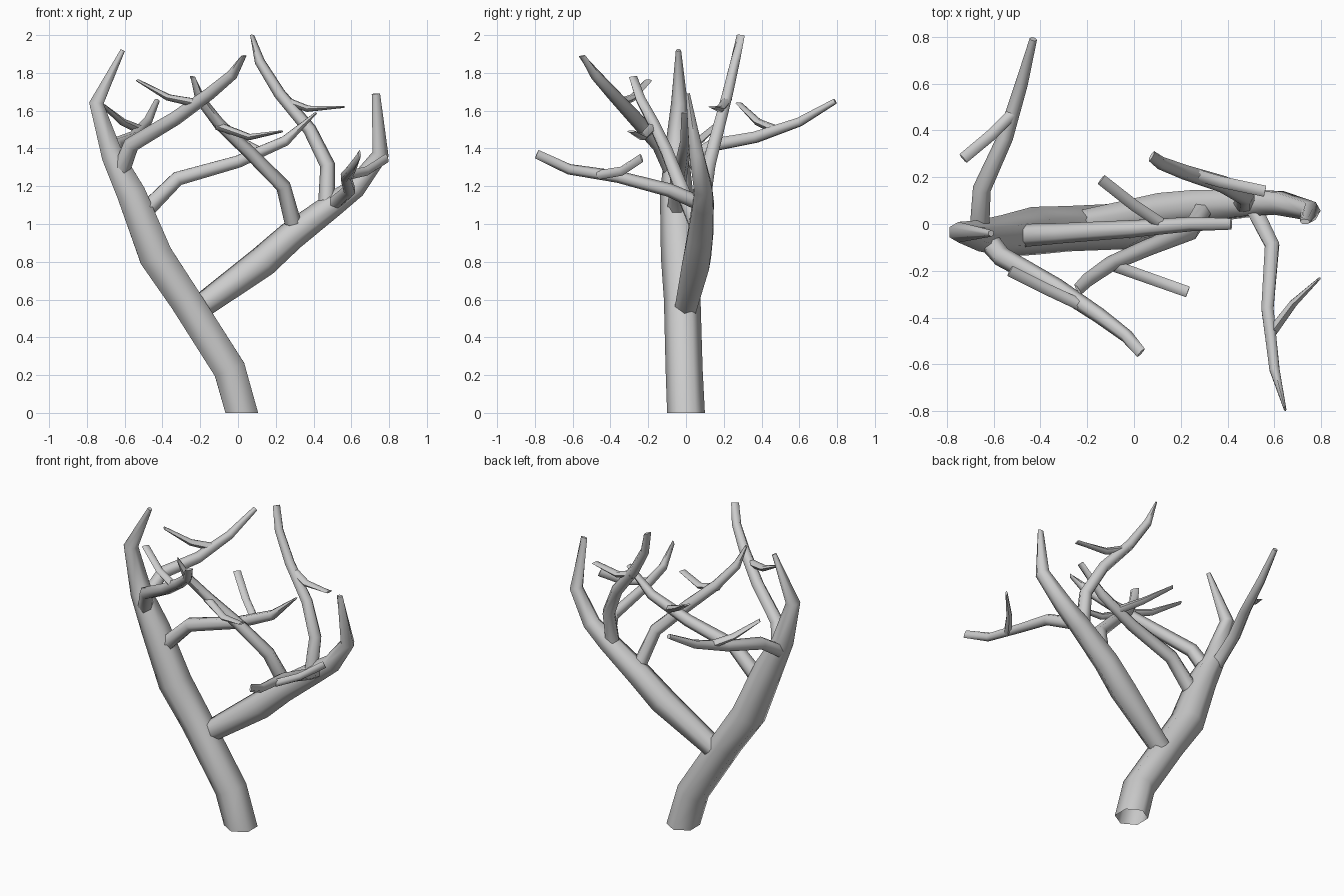
import bpy
import bmesh
import math
from mathutils import Vector

SIDES = 6
UP = Vector((0, 0, 1))
ACROSS = Vector((1, 0, 0))
DEPTH = Vector((0, 1, 0))

default_cube = bpy.data.objects.get("Cube")
if default_cube:
    bpy.data.objects.remove(default_cube, do_unlink=True)

# One plain bark colour
bark = bpy.data.materials.new("pale grey bark")
bark.use_nodes = True
bark_colour = (0.6, 0.6, 0.6, 1)
bark.diffuse_color = bark_colour
bark.node_tree.nodes["Principled BSDF"].inputs["Base Color"].default_value = bark_colour


def tangent_at(path, i):
    """Direction of the path at a joint, halfway between its two segments."""
    before = path[i] - path[i - 1] if i > 0 else path[1] - path[0]
    after = path[i + 1] - path[i] if i < len(path) - 1 else before
    return (before.normalized() + after.normalized()).normalized()


def tapered_radii(count, start, tip_width):
    """Width and thickness per ring: slow taper, then a flat chisel-like tip."""
    radii = []
    for i in range(count):
        f = i / (count - 1)
        width = start + (tip_width - start) * f
        thickness = start * (1 - f / 2) if i < count - 1 else 0.006
        radii.append((width, thickness))
    return radii


def round_radii(*sizes, tip):
    return [(r, r) for r in sizes] + [tip]


def limb(name, points, radii=None, start=0.04, tip_width=0.024, wide_axis=None):
    """Build a faceted tube along points, with an open root and a closed tip."""
    path = [Vector(p) for p in points]
    radii = radii or tapered_radii(len(path), start, tip_width)
    chord = path[-1] - path[0]
    axis = wide_axis or UP.cross(chord).normalized()
    bm = bmesh.new()
    rings = []
    for i, centre in enumerate(path):
        # The root standing on the ground is cut level
        direction = UP if centre.z == 0 else tangent_at(path, i)
        side = (axis - direction * axis.dot(direction)).normalized()
        normal = direction.cross(side)
        width, thickness = radii[i]
        ring = []
        for k in range(SIDES):
            angle = math.tau * k / SIDES
            offset = side * math.cos(angle) * width + normal * math.sin(angle) * thickness
            ring.append(bm.verts.new(centre + offset))
        rings.append(ring)
    for lower, upper in zip(rings, rings[1:]):
        for k in range(SIDES):
            n = (k + 1) % SIDES
            bm.faces.new((lower[k], lower[n], upper[n], upper[k]))
    bm.faces.new(rings[-1])
    bmesh.ops.recalc_face_normals(bm, faces=bm.faces)
    mesh = bpy.data.meshes.new(name)
    bm.to_mesh(mesh)
    bm.free()
    mesh.materials.append(bark)
    obj = bpy.data.objects.new(name, mesh)
    bpy.context.collection.objects.link(obj)
    bpy.ops.object.select_all(action="DESELECT")
    obj.select_set(True)
    bpy.context.view_layer.objects.active = obj
    bpy.ops.object.shade_smooth_by_angle(angle=math.radians(65))


def twig(name, points, wide_axis=None):
    limb(name, points, start=0.025, tip_width=0.024, wide_axis=wide_axis)


# Trunk, leaning to one side and hooking back at the top
limb("trunk",
     [(.02, 0, 0), (-.045, -.01, .23), (-.28, -.02, .6), (-.435, -.03, .83),
      (-.565, -.05, 1.16), (-.665, -.05, 1.36), (-.75, -.035, 1.64), (-.61, -.04, 1.92)],
     radii=round_radii(.1, .098, .097, .103, .088, .066, .044, tip=(.014, .014)),
     wide_axis=DEPTH)

# Main side limb forking from the trunk
limb("main_limb",
     [(-.2, 0, .56), (.13, .055, .8), (.28, .075, .935), (.5, .09, 1.1),
      (.62, .09, 1.19), (.755, .055, 1.37), (.73, .01, 1.69)],
     radii=round_radii(.066, .084, .078, .065, .056, .044, tip=(.022, .012)),
     wide_axis=ACROSS)

# Tall rear branch on the main limb
limb("tall_branch",
     [(.47, .09, 1.12), (.475, .12, 1.31), (.38, .17, 1.5), (.22, .22, 1.69),
      (.115, .26, 1.86), (.075, .29, 2)], start=.045)
twig("tall_branch_twig", [(.23, .22, 1.66), (.37, .18, 1.61), (.56, .14, 1.62)])

# Inner branch rising back over the fork
limb("inner_branch",
     [(.29, .05, 1.01), (.24, -.03, 1.2), (.06, -.1, 1.38), (-.1, -.17, 1.53),
      (-.2, -.24, 1.66), (-.24, -.28, 1.78)], start=.044, tip_width=.026)
twig("inner_branch_twig", [(-.11, -.17, 1.52), (.06, -.23, 1.46), (.23, -.29, 1.49)])

# Low branch reaching to the front
limb("front_branch",
     [(.51, .07, 1.11), (.59, -.09, 1.18), (.57, -.36, 1.25), (.6, -.62, 1.29),
      (.645, -.79, 1.37)], start=.04, wide_axis=UP)
twig("front_branch_twig", [(.59, -.46, 1.26), (.68, -.34, 1.28), (.79, -.235, 1.35)],
     wide_axis=UP)

# Branch crossing from the trunk over the fork
limb("crossing_branch",
     [(-.49, -.05, 1.07), (-.32, -.04, 1.24), (0, -.02, 1.33), (.25, 0, 1.44),
      (.415, 0, 1.59)], start=.05)
twig("crossing_branch_twig", [(.12, 0, 1.38), (0, .08, 1.45), (-.14, .19, 1.55)])

# High branch sweeping forward from the trunk
limb("sweeping_branch",
     [(-.635, -.055, 1.24), (-.565, -.14, 1.42), (-.33, -.27, 1.56), (-.15, -.39, 1.69),
      (-.03, -.48, 1.79), (.03, -.55, 1.89)], start=.048)
twig("sweeping_branch_twig", [(-.22, -.35, 1.64), (-.37, -.28, 1.67), (-.53, -.2, 1.76)])

# Long branch reaching to the back
limb("back_branch",
     [(-.66, -.02, 1.31), (-.65, .15, 1.42), (-.55, .37, 1.46), (-.48, .6, 1.54),
      (-.43, .79, 1.65)],
     radii=round_radii(.042, .039, .034, .027, tip=(.016, .016)))
twig("back_branch_twig", [(-.52, .47, 1.5), (-.61, .38, 1.54), (-.73, .28, 1.64)])
